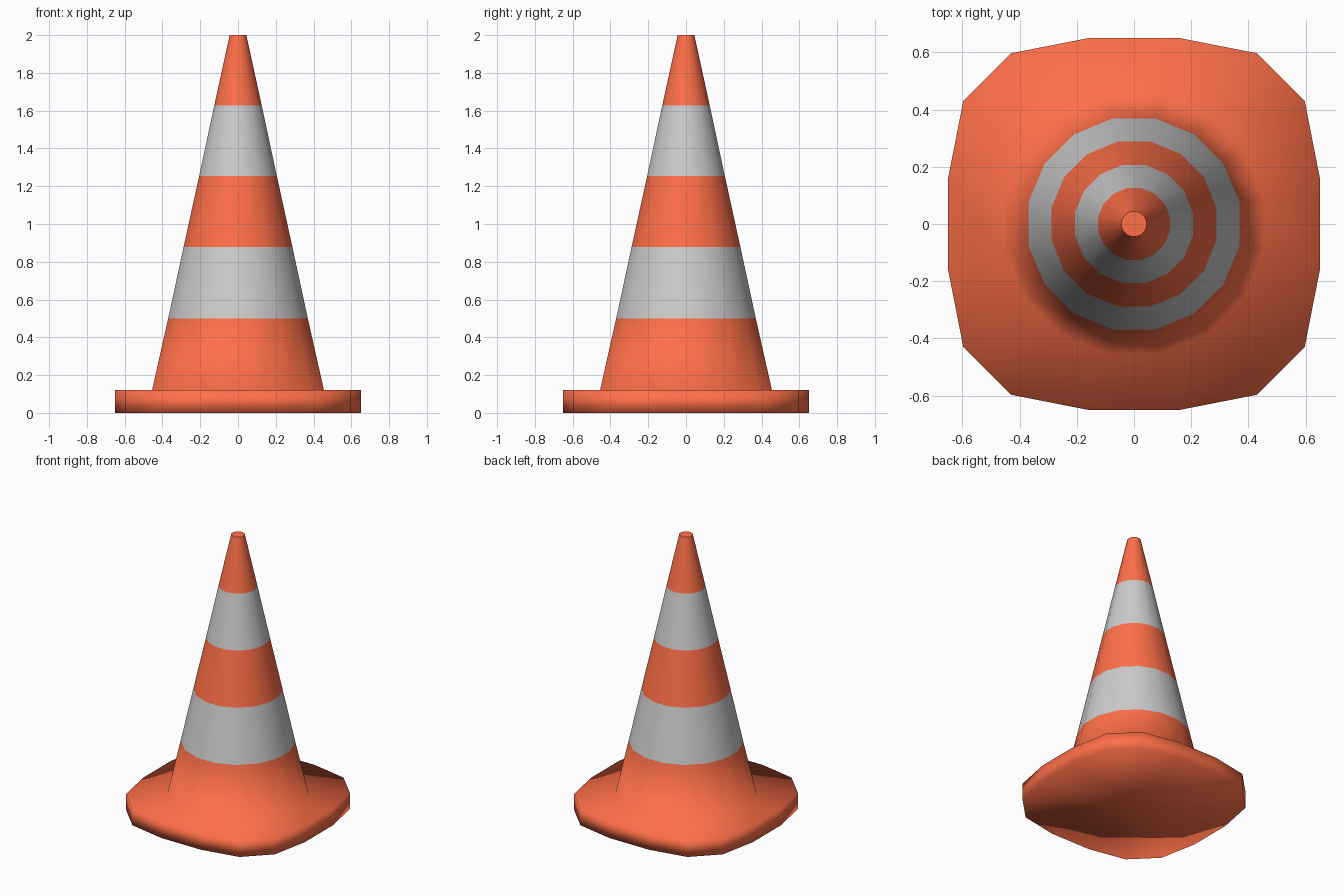
import bpy, bmesh, math

if "Cube" in bpy.data.objects:
    bpy.data.objects.remove(bpy.data.objects["Cube"])

SIDES = 16

orange = bpy.data.materials.new("orange_plastic")
orange.diffuse_color = (1.0, 0.16, 0.065, 1)
orange.use_nodes = True
orange.node_tree.nodes["Principled BSDF"].inputs["Base Color"].default_value = orange.diffuse_color


def circle(r, z):
    """Ring of a 16-sided cone, with flats facing the axes."""
    angles = [(i + 0.5) * 2 * math.pi / SIDES for i in range(SIDES)]
    return [(r * math.cos(a), r * math.sin(a), z) for a in angles]


def rounded_square(z):
    """Outline of the foot: one quadrant turned four times."""
    points = []
    for turn in range(4):
        for x, y in ((0.65, 0.16), (0.597, 0.43), (0.43, 0.597), (0.16, 0.65)):
            for _ in range(turn):
                x, y = -y, x
            points.append((x, y, z))
    # start at the first vertex above the x axis, as the circles do
    return points


def loft(name, rings, material=None, cap_bottom=False, cap_top=False, sharp=True):
    bm = bmesh.new()
    loops = [[bm.verts.new(p) for p in ring] for ring in rings]
    for low, high in zip(loops, loops[1:]):
        for i in range(SIDES):
            j = (i + 1) % SIDES
            bm.faces.new((low[i], low[j], high[j], high[i]))
    if cap_bottom:
        centre = bm.verts.new((0, 0, rings[0][0][2]))
        for i in range(SIDES):
            bm.faces.new((loops[0][(i + 1) % SIDES], loops[0][i], centre))
    if cap_top:
        bm.faces.new(loops[-1])
    mesh = bpy.data.meshes.new(name)
    bm.to_mesh(mesh)
    bm.free()
    obj = bpy.data.objects.new(name, mesh)
    bpy.context.collection.objects.link(obj)
    if material:
        mesh.materials.append(material)
    bpy.ops.object.select_all(action='DESELECT')
    obj.select_set(True)
    bpy.context.view_layer.objects.active = obj
    if sharp:
        bpy.ops.object.shade_smooth_by_angle(angle=math.radians(40))
    else:
        bpy.ops.object.shade_smooth()
    return obj


# Foot and lower skirt are one softly shaded moulding
loft("foot_and_skirt",
     [rounded_square(0), rounded_square(0.12), circle(0.464, 0.12), circle(0.377, 0.5)],
     orange, cap_bottom=True, sharp=False)

# Alternating bands up to the tip
levels = [(0.377, 0.5), (0.294, 0.877), (0.210, 1.253), (0.128, 1.628), (0.045, 2.0)]
names = ["lower_white_band", "middle_orange_band", "upper_white_band", "orange_tip"]
for k, name in enumerate(names):
    loft(name, [circle(*levels[k]), circle(*levels[k + 1])],
         orange if k % 2 else None, cap_top=(k == 3))
